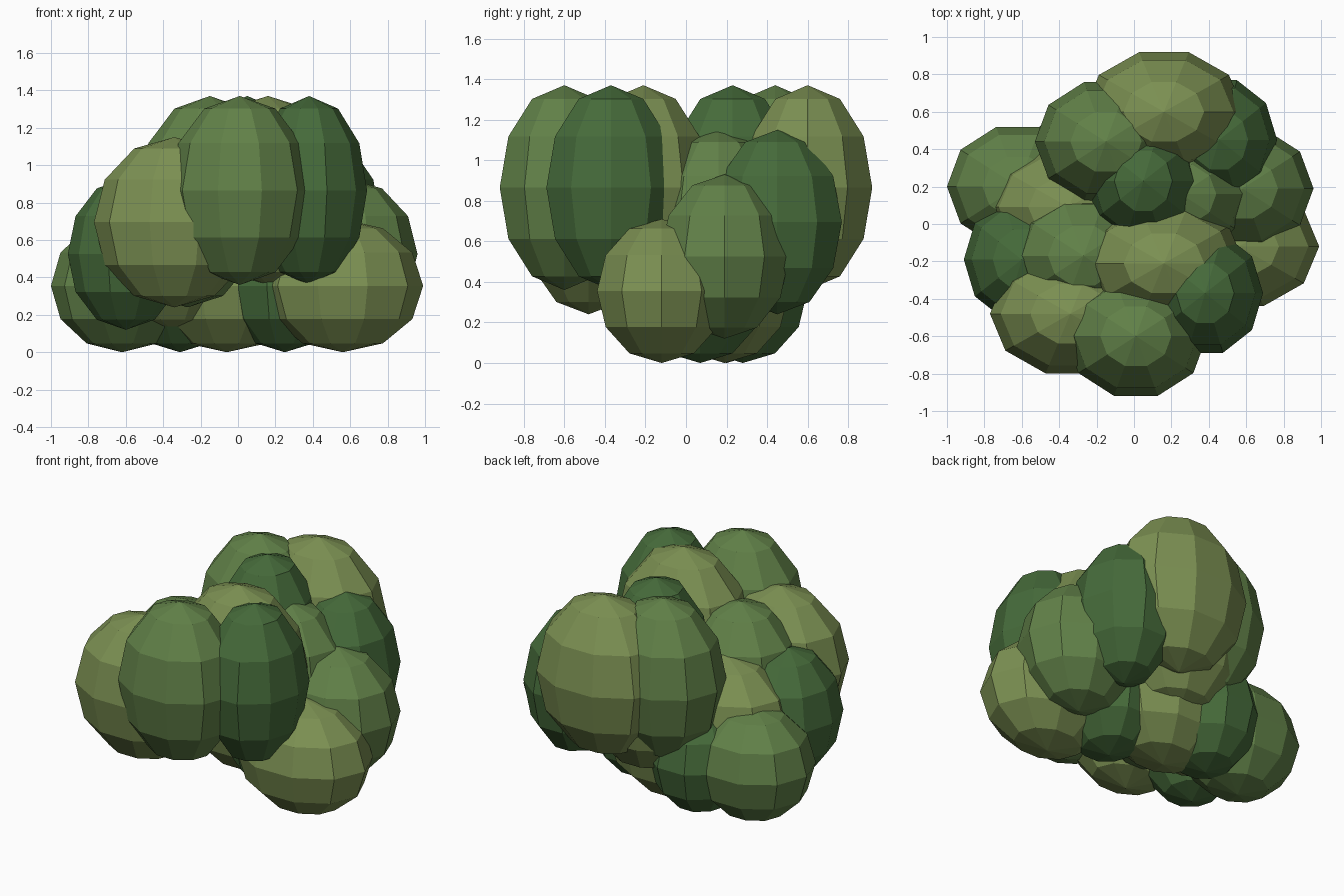
import bpy

if "Cube" in bpy.data.objects:
    bpy.data.objects.remove(bpy.data.objects["Cube"])

# Three leaf tones; each tone has its own clump width along x
TONES = {
    "light": ((0.20, 0.28, 0.085, 1), 0.43),
    "mid": ((0.12, 0.22, 0.065, 1), 0.38),
    "dark": ((0.06, 0.145, 0.042, 1), 0.31),
}
mats = {}
for tone, (colour, _) in TONES.items():
    mats[tone] = bpy.data.materials.new("leaf_" + tone)
    mats[tone].diffuse_color = colour

# Foliage clumps by layer, bottom to top: (tone, x, y)
LAYERS = [
    [("light", 0.56, -0.12), ("dark", 0.25, 0.07), ("light", -0.06, 0.19),
     ("dark", -0.31, 0.28), ("mid", -0.62, 0.20)],
    [("mid", 0.58, 0.19), ("light", -0.35, 0.09), ("dark", -0.60, -0.19)],
    [("light", -0.34, -0.48), ("mid", -0.27, -0.17), ("mid", 0.25, 0.16),
     ("light", 0.0, 0.40), ("dark", 0.455, 0.45)],
    [("mid", 0.01, -0.60), ("dark", 0.38, -0.37), ("light", 0.16, -0.21),
     ("dark", 0.05, 0.23), ("mid", -0.15, 0.44), ("light", 0.16, 0.60)],
]


def clump(name, tone, x, y, z, height):
    """Flat-shaded ten-sided ellipsoid."""
    bpy.ops.mesh.primitive_uv_sphere_add(segments=10, ring_count=6, radius=1)
    ob = bpy.context.object
    ob.name = name
    ob.location = (x, y, z)
    ob.scale = (TONES[tone][1], 0.335, height)
    ob.rotation_euler = (0, 0, 0)
    # make sure a vertex column lies on the +x axis
    vs = ob.data.vertices
    if max(v.co.x for v in vs) < 0.99:
        for v in vs:
            v.co.x, v.co.y = v.co.y, v.co.x
        ob.data.flip_normals()
    ob.data.materials.append(mats[tone])


# Higher layers sit up and grow taller
for level, clumps in enumerate(LAYERS):
    for i, (tone, x, y) in enumerate(clumps):
        clump(f"foliage_{level}_{i}", tone, x, y,
              0.355 + 0.17 * level, 0.355 + 0.05 * level)

for m in bpy.data.materials:
    if m.users and not m.is_grease_pencil:
        m.use_nodes = True
        m.node_tree.nodes["Principled BSDF"].inputs["Base Color"].default_value = m.diffuse_color
